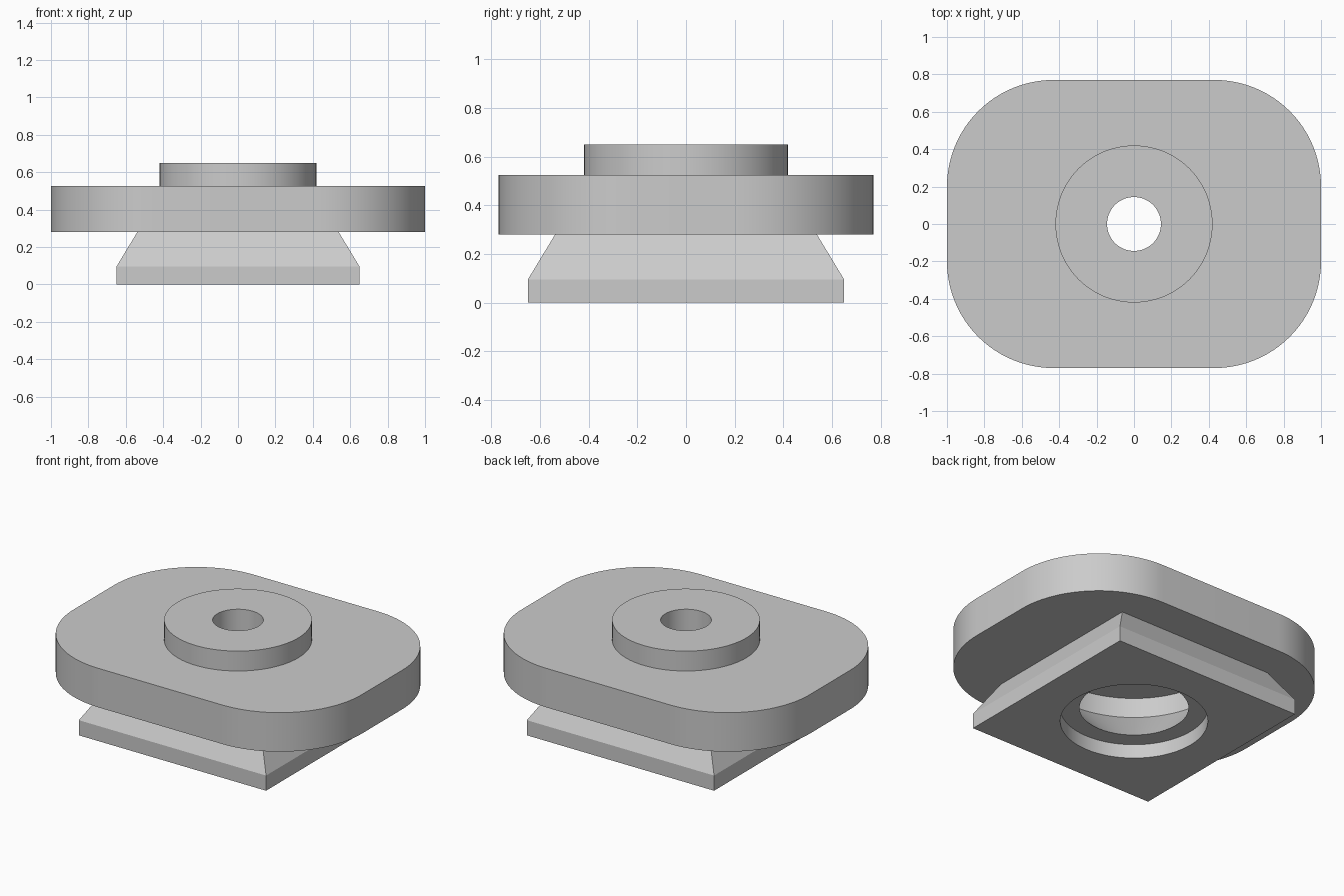
import bpy, bmesh
from math import radians, sin, cos, pi

cube = bpy.data.objects.get("Cube")
if cube:
    bpy.data.objects.remove(cube, do_unlink=True)

grey = bpy.data.materials.new("plain_grey")
grey.use_nodes = True
colour = (0.6, 0.6, 0.6, 1)
grey.diffuse_color = colour
grey.node_tree.nodes["Principled BSDF"].inputs["Base Color"].default_value = colour


def finish(name, bm):
    bmesh.ops.remove_doubles(bm, verts=bm.verts, dist=1e-5)
    bmesh.ops.recalc_face_normals(bm, faces=bm.faces)
    mesh = bpy.data.meshes.new(name)
    bm.to_mesh(mesh)
    bm.free()
    mesh.materials.append(grey)
    obj = bpy.data.objects.new(name, mesh)
    bpy.context.collection.objects.link(obj)
    return obj


def loft(name, sections):
    """Solid through a stack of matching outlines, each given as (outline, z)."""
    bm = bmesh.new()
    rings = [[bm.verts.new((x, y, z)) for x, y in pts] for pts, z in sections]
    for low, high in zip(rings, rings[1:]):
        for i in range(len(low)):
            j = (i + 1) % len(low)
            bm.faces.new((low[i], low[j], high[j], high[i]))
    bm.faces.new(rings[0][::-1])
    bm.faces.new(rings[-1])
    return finish(name, bm)


def rounded(hx, hy, r, steps=24):
    pts = []
    for k, (sx, sy) in enumerate([(1, 1), (-1, 1), (-1, -1), (1, -1)]):
        for i in range(steps + 1):
            a = (k + i / steps) * pi / 2
            pts.append((sx * (hx - r) + r * cos(a), sy * (hy - r) + r * sin(a)))
    return pts


def circle(r, n=96):
    return [(r * cos(2 * pi * i / n), r * sin(2 * pi * i / n)) for i in range(n)]


def square(h):
    return [(h, h), (-h, h), (-h, -h), (h, -h)]


def combine(target, tool, operation):
    mod = target.modifiers.new(operation.lower(), "BOOLEAN")
    mod.object = tool
    mod.operation = operation
    mod.solver = "EXACT"
    bpy.ops.object.select_all(action="DESELECT")
    bpy.context.view_layer.objects.active = target
    target.select_set(True)
    bpy.ops.object.modifier_apply(modifier=mod.name)
    bpy.data.objects.remove(tool, do_unlink=True)


# Square foot with a tapered neck running up into the plate
body = loft("mount_body", [(square(0.65), 0), (square(0.65), 0.095), (square(0.508), 0.33)])

# Rounded plate and round boss
plate = loft("plate", [(rounded(1, 0.77, 0.57), 0.28), (rounded(1, 0.77, 0.57), 0.525)])
boss = loft("boss", [(circle(0.42), 0.5), (circle(0.42), 0.65)])
combine(body, plate, "UNION")
combine(body, boss, "UNION")

# Underside recess, flared cavity and the through hole, as one turned cutter
profile = [(0.42, -0.05), (0.42, 0.088), (0.31, 0.088), (0.53, 0.33),
           (0.53, 0.455), (0.144, 0.455), (0.144, 0.7)]
bore = loft("bore_cutter", [(circle(r), z) for r, z in profile])
bore.hide_render = True
combine(body, bore, "DIFFERENCE")

bpy.ops.object.shade_smooth_by_angle(angle=radians(25))
